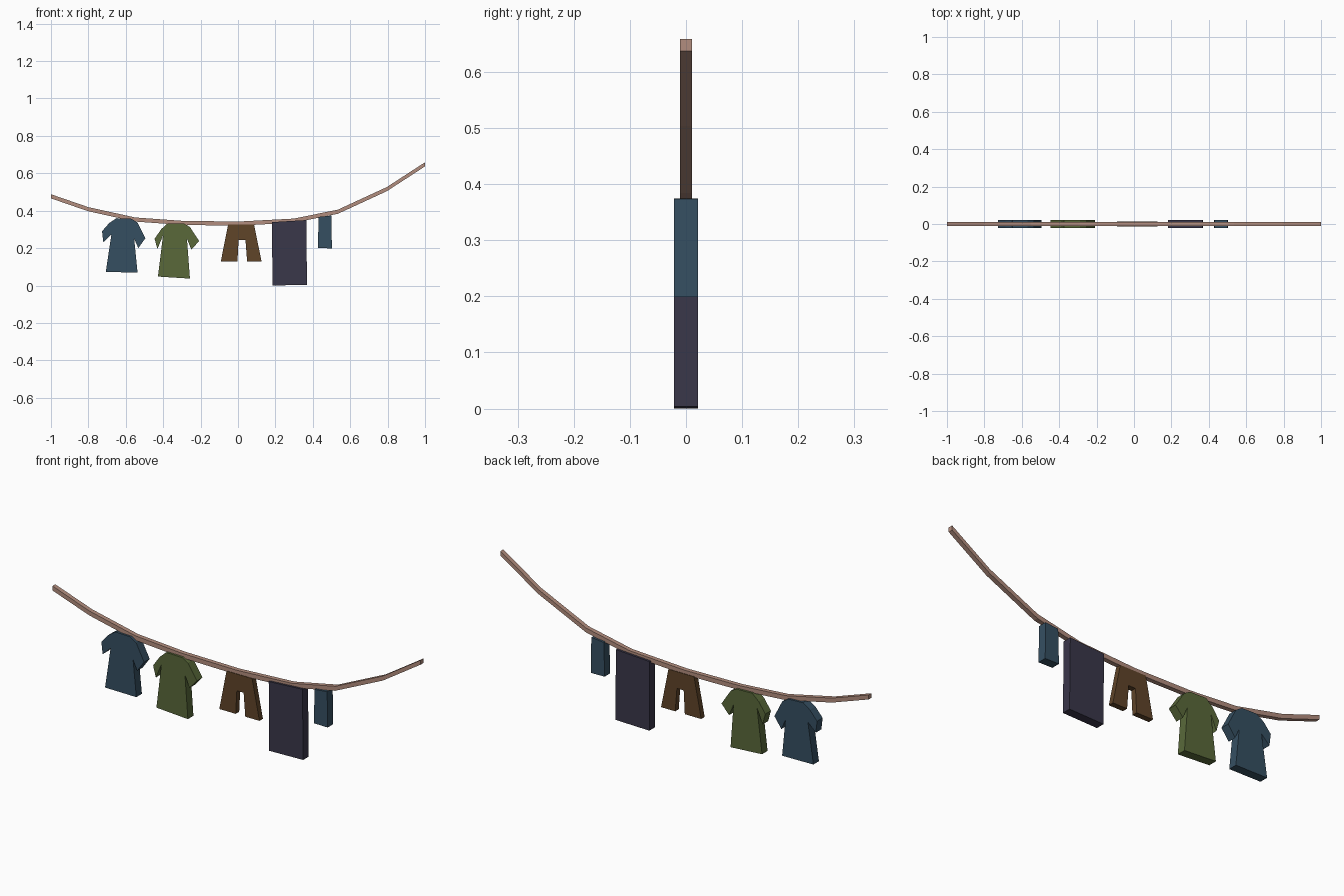
import bpy
import bmesh


def material(name, rgb):
    mat = bpy.data.materials.new(name)
    mat.diffuse_color = (*rgb, 1)
    return mat


def slab(name, outline, half, mat):
    """Extrude an x-z outline to +-half along y."""
    bm = bmesh.new()
    face = bm.faces.new([bm.verts.new((x, -half, z)) for x, z in outline])
    ext = bmesh.ops.extrude_face_region(bm, geom=[face])
    moved = [v for v in ext["geom"] if isinstance(v, bmesh.types.BMVert)]
    bmesh.ops.translate(bm, verts=moved, vec=(0, 2 * half, 0))
    bmesh.ops.recalc_face_normals(bm, faces=bm.faces)
    mesh = bpy.data.meshes.new(name)
    bm.to_mesh(mesh)
    bm.free()
    mesh.materials.append(mat)
    obj = bpy.data.objects.new(name, mesh)
    bpy.context.collection.objects.link(obj)
    return obj


blue = material("blue cloth", (0.036, 0.078, 0.120))
green = material("green cloth", (0.100, 0.140, 0.042))
brown = material("brown cloth", (0.115, 0.058, 0.022))
violet = material("dark violet cloth", (0.042, 0.038, 0.068))
tan = material("rope tan", (0.45, 0.27, 0.21))

# Sagging rope: square section, flat segments, vertical ends
path = [(-1, 0.477), (-0.8, 0.408), (-0.55, 0.353), (-0.3, 0.335), (0, 0.331),
        (0.3, 0.347), (0.535, 0.395), (0.795, 0.515), (1, 0.648)]
upper = [(x, z + 0.011) for x, z in path]
lower = [(x, z - 0.011) for x, z in reversed(path)]
rope = slab("rope", upper + lower, 0.011, tan)

# Two tilted shirts with short sleeves
slab("blue_shirt", [
    (-0.65, 0.36), (-0.57, 0.357), (-0.538, 0.337), (-0.495, 0.253),
    (-0.533, 0.2), (-0.555, 0.25), (-0.537, 0.07), (-0.707, 0.072),
    (-0.677, 0.272), (-0.72, 0.232), (-0.727, 0.29), (-0.688, 0.335)],
    0.0215, blue)
slab("green_shirt", [
    (-0.375, 0.333), (-0.288, 0.331), (-0.257, 0.313), (-0.208, 0.238),
    (-0.249, 0.192), (-0.273, 0.25), (-0.257, 0.037), (-0.428, 0.048),
    (-0.401, 0.267), (-0.431, 0.195), (-0.446, 0.25), (-0.41, 0.302)],
    0.0215, green)

# Shorts, thinner than the other clothes
slab("shorts", [
    (-0.053, 0.325), (0.086, 0.325), (0.126, 0.128), (0.049, 0.128),
    (0.04, 0.243), (0.003, 0.243), (-0.003, 0.128), (-0.092, 0.128)],
    0.0135, brown)

# Blanket and small cloth
slab("blanket", [(0.182, 0.339), (0.365, 0.35), (0.369, 0.004), (0.184, 0)],
     0.0215, violet)
slab("small_cloth", [(0.431, 0.367), (0.499, 0.374), (0.502, 0.199), (0.427, 0.2)],
     0.0215, blue)
